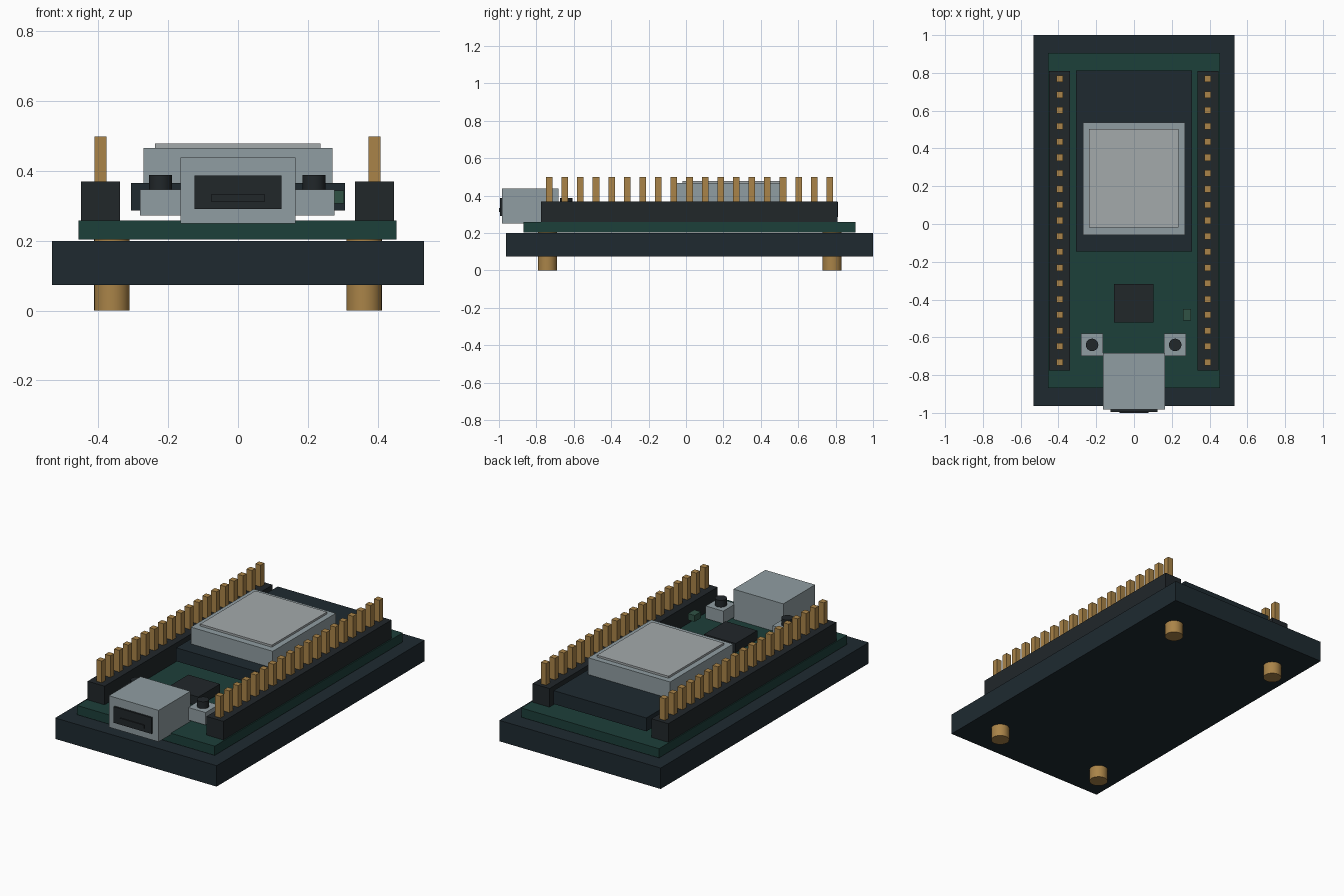
import bpy, math

if "Cube" in bpy.data.objects:
    bpy.data.objects.remove(bpy.data.objects["Cube"])


def material(name, rgb):
    m = bpy.data.materials.new(name)
    m.diffuse_color = (*rgb, 1)
    m.use_nodes = True
    m.node_tree.nodes["Principled BSDF"].inputs["Base Color"].default_value = m.diffuse_color
    return m


CARRIER = material("carrier_navy", (0.013, 0.023, 0.03))
GREEN = material("board_green", (0.012, 0.05, 0.042))
BLACK = material("black_plastic", (0.015, 0.02, 0.023))
GOLD = material("gold", (0.40, 0.23, 0.065))
STEEL = material("steel", (0.28, 0.34, 0.36))
LID = material("lid_steel", (0.37, 0.40, 0.41))
LED = material("led_green", (0.03, 0.085, 0.06))


def box(name, x, y, z, mat):
    """Box given as (min, max) along each axis."""
    bpy.ops.mesh.primitive_cube_add(size=1, location=[sum(r) / 2 for r in (x, y, z)])
    o = bpy.context.object
    o.scale = [r[1] - r[0] for r in (x, y, z)]
    bpy.ops.object.transform_apply(location=False, rotation=False, scale=True)
    o.name = name
    o.data.materials.append(mat)
    return o


def cylinder(name, x, y, r, z, mat):
    bpy.ops.mesh.primitive_cylinder_add(vertices=24, radius=r, depth=z[1] - z[0],
                                        location=(x, y, sum(z) / 2))
    o = bpy.context.object
    o.name = name
    o.data.materials.append(mat)
    bpy.ops.object.shade_smooth_by_angle(angle=math.radians(40))


# Carrier plate and main circuit board
box("carrier_plate", (-0.533, 0.533), (-0.963, 1.0), (0.074, 0.199), CARRIER)
box("circuit_board", (-0.456, 0.454), (-0.868, 0.906), (0.203, 0.258), GREEN)

# Standoff feet passing through the carrier
for x in (-0.361, 0.361):
    for y in (-0.741, 0.781):
        cylinder("standoff_foot", x, y, 0.051, (0, 0.203), GOLD)

# Pin headers: one strip and a row of pins on each side
for x in (-0.394, 0.391):
    box("header_strip", (x - 0.056, x + 0.056), (-0.776, 0.81), (0.257, 0.369), BLACK)
    for i in range(19):
        y = -0.731 + i * 0.0833
        pin = box("header_pin", (x - 0.0175, x + 0.0175), (y - 0.0175, y + 0.0175),
                  (0.30, 0.498), GOLD)

# Radio module with shield can
box("radio_board", (-0.307, 0.306), (-0.145, 0.813), (0.286, 0.366), CARRIER)
box("shield_can", (-0.271, 0.270), (-0.058, 0.537), (0.366, 0.466), STEEL)
box("shield_lid", (-0.237, 0.236), (-0.018, 0.503), (0.466, 0.478), LID)

# Connector with dark mouth and tongue
box("connector_shell", (-0.165, 0.164), (-0.983, -0.683), (0.25, 0.438), STEEL)
box("connector_mouth", (-0.125, 0.125), (-0.994, -0.97), (0.291, 0.387), BLACK)
box("connector_tongue", (-0.078, 0.078), (-1.0, -0.98), (0.312, 0.333), BLACK)

# Bridge chip and indicator light
box("bridge_chip", (-0.106, 0.103), (-0.521, -0.317), (0.27, 0.325), BLACK)
box("indicator_light", (0.259, 0.303), (-0.51, -0.451), (0.306, 0.344), LED)

# Push buttons
for x in (-0.222, 0.218):
    box("button_body", (x - 0.058, x + 0.058), (-0.70, -0.58), (0.272, 0.347), STEEL)
    cylinder("button_cap", x, -0.64, 0.033, (0.34, 0.388), BLACK)
